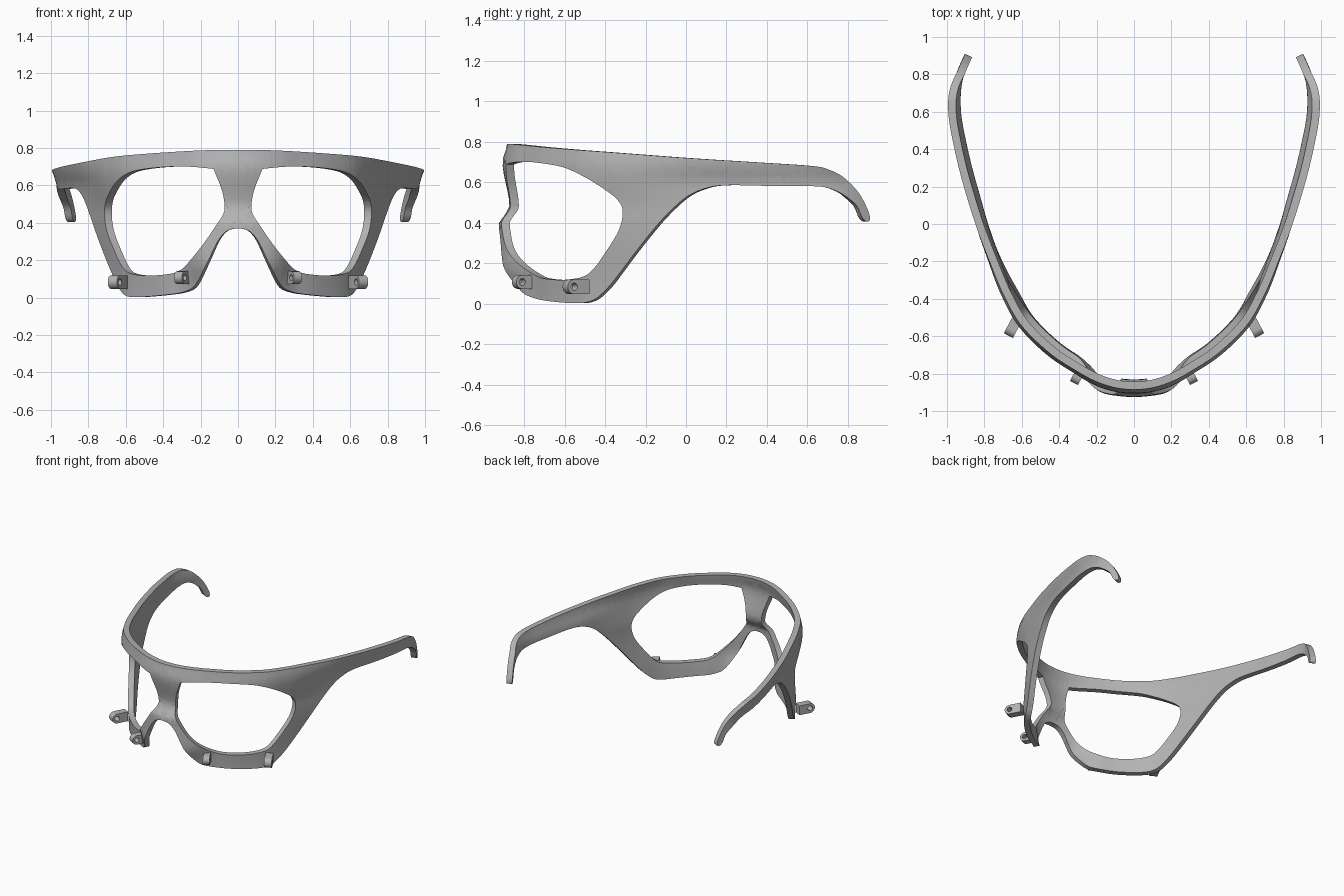
import bpy, bmesh, math
from mathutils import Vector

if "Cube" in bpy.data.objects:
    bpy.data.objects.remove(bpy.data.objects["Cube"], do_unlink=True)

grey = bpy.data.materials.new("frame grey")
grey.use_nodes = True
COLOUR = (0.45, 0.45, 0.45, 1)
grey.diffuse_color = COLOUR
grey.node_tree.nodes["Principled BSDF"].inputs["Base Color"].default_value = COLOUR
THICK = 0.042


def spline(points, steps):
    """Smooth curve through points; a doubled point makes a corner."""
    pts = [Vector(p) for p in points]
    out = []
    for i in range(len(pts) - 1):
        a, b = pts[i], pts[i + 1]
        if (b - a).length < 1e-5:
            continue
        p, n = pts[max(i - 1, 0)], pts[min(i + 2, len(pts) - 1)]
        for k in range(steps):
            t = k / steps
            out.append(0.5 * (2 * a + (b - p) * t + (2 * p - 5 * a + 4 * b - n) * t * t
                              + (3 * a - p - 3 * b + n) * t ** 3))
    return out + [pts[-1]]


def lerp_table(table, v):
    """Piecewise smooth lookup in a list of rising (key, value) pairs."""
    if v <= table[0][0]:
        return table[0][1]
    for (a, fa), (b, fb) in zip(table, table[1:]):
        if v <= b:
            t = (v - a) / (b - a)
            return fa + (fb - fa) * t * t * (3 - 2 * t)
    return table[-1][1]


# Plan curve of the wraparound band, from the nose to the temple tip
plan = spline([(-.1, -.875), (0, -.885), (.1, -.875), (.2, -.843), (.3, -.79), (.45, -.69),
               (.6, -.54), (.69, -.38), (.765, -.2), (.845, 0), (.91, .2), (.96, .4),
               (.995, .6), (.985, .78), (.925, .925)], 16)[16:]
lengths = [0.0]
for a, b in zip(plan, plan[1:]):
    lengths.append(lengths[-1] + (b - a).length)


def by_x(x, z):
    i = min(range(len(plan)), key=lambda k: abs(plan[k].x - x) + (9 if plan[k].y > 0 else 0))
    return lengths[i], z


def by_y(y, z):
    i = min(range(len(plan)), key=lambda k: abs(plan[k].y - y))
    return lengths[i], z


# How far the surface sinks inward with height, at nose, cheek and temple
NOSE = [(.03, .0), (.2, -.045), (.39, -.04), (.48, .012), (.7, -.022), (.79, 0)]
CHEEK = [(0, .035), (.45, .005), (.68, -.018), (.79, 0)]
TEMPLE = [(.4, .025), (.59, .028), (.7, 0)]


def bend(co):
    """Wrap flat (length, depth, height) coordinates around the plan curve."""
    u, depth, z = co
    i = 0
    while i < len(plan) - 2 and lengths[i + 1] < u:
        i += 1
    t = (u - lengths[i]) / (lengths[i + 1] - lengths[i])
    pos = plan[i].lerp(plan[i + 1], t)
    lo, hi = max(i - 1, 0), min(i + 2, len(plan) - 1)
    tan = (plan[hi] - plan[lo]).normalized()
    normal = Vector((tan.y, -tan.x)) if u > 1e-4 else Vector((0, -1))
    nose = lerp_table([(.15, 1), (.38, 0)], u)
    temple = lerp_table([(.9, 0), (1.5, 1)], u)
    sink = (nose * lerp_table(NOSE, z) + temple * lerp_table(TEMPLE, z)
            + (1 - nose - temple) * lerp_table(CHEEK, z))
    pos = pos - normal * (sink + depth)
    return Vector((0 if u < 1e-4 else pos.x, pos.y, z))


def finish(name, bm, angle):
    bmesh.ops.recalc_face_normals(bm, faces=bm.faces)
    mesh = bpy.data.meshes.new(name)
    bm.to_mesh(mesh)
    bm.free()
    mesh.materials.append(grey)
    ob = bpy.data.objects.new(name, mesh)
    bpy.context.collection.objects.link(ob)
    bpy.ops.object.select_all(action='DESELECT')
    ob.select_set(True)
    bpy.context.view_layer.objects.active = ob
    bpy.ops.object.shade_smooth_by_angle(angle=math.radians(angle))
    mirror = ob.modifiers.new("Mirror", 'MIRROR')
    mirror.merge_threshold = 0.0005
    return ob


# Outline of half the frame, unrolled flat
top = [by_x(0, .79), by_x(.2, .787), by_x(.45, .772), by_y(-.4, .75), by_y(0, .72),
       by_y(.4, .695), by_y(.62, .68), by_y(.71, .663), by_y(.79, .62), by_y(.86, .55),
       by_y(.905, .47), by_y(.922, .42), by_y(.905, .405)]
under = [by_y(.885, .425), by_y(.85, .485), by_y(.79, .535), by_y(.72, .568), by_y(.64, .58),
         by_y(.4, .582), by_y(.2, .585), by_y(.1, .573), by_y(0, .53), by_y(-.1, .44),
         by_y(-.2, .325), by_y(-.35, .14), by_y(-.42, .058), by_y(-.48, .015), by_y(-.57, .002),
         by_x(.4, .015), by_x(.3, .032), by_x(.235, .065), by_x(.16, .165), by_x(.1, .3),
         by_x(.065, .35), by_x(.03, .366), by_x(0, .37)]
outline = spline(top + under, 6)

# Lens opening, with a corner beside the bridge
corner = by_x(.125, .688)
lens = spline([corner, by_x(.25, .70), by_x(.4, .697), by_y(-.6, .675), by_y(-.5, .63),
               by_y(-.4, .565), by_y(-.34, .51), by_y(-.32, .45), by_y(-.34, .36),
               by_y(-.4, .26), by_y(-.46, .18), by_y(-.52, .135), by_y(-.62, .118),
               by_x(.42, .122), by_x(.34, .137), by_x(.27, .18), by_x(.19, .265), by_x(.1, .4),
               by_x(.078, .46), by_x(.077, .51), by_x(.09, .58), corner], 6)[:-1]

# Fill the flat sheet, slice it so it can bend, then give it thickness
bm = bmesh.new()
for loop in (outline, lens):
    verts = [bm.verts.new((p.x, 0, p.y)) for p in loop]
    for a, b in zip(verts, verts[1:] + verts[:1]):
        bm.edges.new((a, b))
bmesh.ops.triangle_fill(bm, use_beauty=True, use_dissolve=False, edges=bm.edges[:])


def slice_sheet(point, normal):
    geom = bm.verts[:] + bm.edges[:] + bm.faces[:]
    bmesh.ops.bisect_plane(bm, geom=geom, dist=1e-5, plane_co=point, plane_no=normal)


for k in range(1, int(lengths[-1] / .04) + 1):
    slice_sheet((k * .04, 0, 0), (1, 0, 0))
for k in range(1, 20):
    slice_sheet((0, 0, k * .04), (0, 0, 1))
ext = bmesh.ops.extrude_face_region(bm, geom=bm.faces[:], use_keep_orig=True)
for item in ext["geom"]:
    if isinstance(item, bmesh.types.BMVert):
        item.co.y = THICK
seam = [f for f in bm.faces if all(abs(v.co.x) < 1e-4 for v in f.verts)]
bmesh.ops.delete(bm, geom=seam, context='FACES')
for v in bm.verts:
    v.co = bend(v.co)
finish("glasses_frame", bm, 35)


def lug(name, centre, back, radius, width):
    """Tab with a rounded, pierced end that sticks out of the lower rim."""
    out = Vector((.47, -.88, 0)).normalized()
    axis = Vector((-out.y, out.x, 0))
    bm = bmesh.new()
    rings = []
    n = 32
    for side in (-.5, .5):
        for inner in (False, True):
            ring = []
            for k in range(n):
                a = 2 * math.pi * k / n
                c, s = math.cos(a), math.sin(a)
                if inner:
                    p, h = c * radius * .5, s * radius * .5
                elif c >= -1e-6:
                    p, h = c * radius, s * radius
                else:
                    m = max(abs(c), abs(s))
                    p, h = c / m * back, s / m * radius
                ring.append(bm.verts.new(Vector(centre) + out * p + axis * side * width
                                         + Vector((0, 0, h))))
            rings.append(ring)
    for a, b in ((0, 1), (1, 3), (3, 2), (2, 0)):
        for k in range(n):
            j = (k + 1) % n
            bm.faces.new((rings[a][k], rings[a][j], rings[b][j], rings[b][k]))
    finish(name, bm, 30)


lug("outer_lugs", (.655, -.565, .083), .085, .036, .055)
lug("inner_lugs", (.305, -.82, .107), .055, .034, .048)
